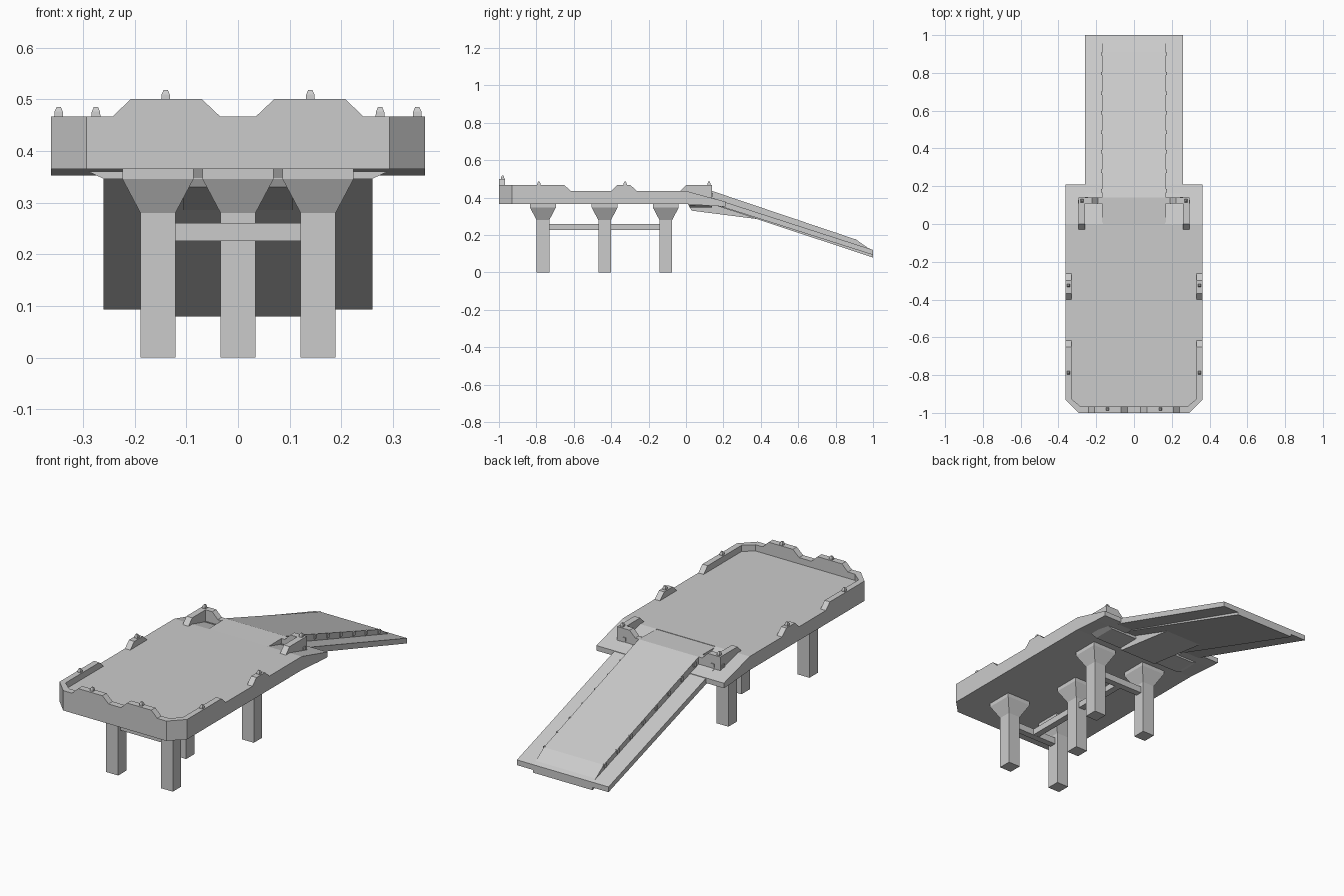
import bpy, bmesh
from mathutils import Vector

if "Cube" in bpy.data.objects:
    bpy.data.objects.remove(bpy.data.objects["Cube"])

# Axis-aligned profile -> 3D point: the profile skips the extrusion axis
PLACE = {'x': lambda p, d: (d, p[0], p[1]),
         'y': lambda p, d: (p[0], d, p[1]),
         'z': lambda p, d: (p[0], p[1], d)}


def finish(name, bm, mirror=False):
    bmesh.ops.recalc_face_normals(bm, faces=bm.faces[:])
    me = bpy.data.meshes.new(name)
    bm.to_mesh(me)
    bm.free()
    ob = bpy.data.objects.new(name, me)
    bpy.context.collection.objects.link(ob)
    if mirror:
        m = ob.modifiers.new("mirror", 'MIRROR')
        m.use_axis[0] = True
        m.use_mirror_merge = False
    return ob


def prism(name, pts, axis, a, b, mirror=False):
    bm = bmesh.new()
    face = bm.faces.new([bm.verts.new(PLACE[axis](p, a)) for p in pts])
    ext = bmesh.ops.extrude_face_region(bm, geom=[face])
    shift = Vector(PLACE[axis]((0, 0), b - a))
    bmesh.ops.translate(bm, vec=shift, verts=[v for v in ext['geom'] if isinstance(v, bmesh.types.BMVert)])
    if not face.is_valid or len(bm.faces) < len(pts) + 2:
        bm.faces.new([v for v in face.verts])
    return finish(name, bm, mirror)


def box(name, x0, x1, y0, y1, z0, z1, mirror=False):
    return prism(name, [(x0, y0), (x1, y0), (x1, y1), (x0, y1)], 'z', z0, z1, mirror)


def loft(name, x, y, rings, mirror=False):
    """Square sections given as (half width, z), capped at both ends."""
    bm = bmesh.new()
    loops = [[bm.verts.new((x + sx * h, y + sy * h, z))
              for sx, sy in ((-1, -1), (1, -1), (1, 1), (-1, 1))] for h, z in rings]
    for lo, hi in zip(loops, loops[1:]):
        for i in range(4):
            j = (i + 1) % 4
            bm.faces.new((lo[i], lo[j], hi[j], hi[i]))
    bm.faces.new(loops[0])
    bm.faces.new(loops[-1])
    return finish(name, bm, mirror)


def both(pts):
    """Close a half outline (x >= 0 side) with its mirror image."""
    return pts + [(-x, y) for x, y in reversed(pts)]


W, B, F, R = 0.362, 0.365, 0.435, 0.467   # half width, deck bottom, floor, rim top

# Deck slab with chamfered front corners
prism("deck", both([(0.293, -1), (W, -0.93), (W, 0)]), 'z', B, F)
# Sloping wings beside the ramp
prism("deck_wing", [(0, B), (0, F), (0.21, 0.378), (0.21, 0.352), (0.14, 0.355)], 'x', 0.165, W, True)

# Front rim wrapping round the corners, with sloped ends
prism("front_rim", both([(0.293, -1), (W, -0.93), (W, -0.65), (0.332, -0.65),
                         (0.332, -0.925), (0.282, -0.967)]), 'z', F, R)
prism("rim_end", [(-0.65, F), (-0.65, R), (-0.617, F)], 'x', 0.332, W, True)
prism("front_bump", [(0.035, R), (0.07, 0.5), (0.208, 0.5), (0.242, R)], 'y', -1, -0.967, True)
# Side blocks
prism("side_block", [(-0.4, F), (-0.367, R), (-0.298, R), (-0.262, F)], 'x', 0.332, W, True)
# L-shaped corner blocks at the ramp
prism("corner_block_side", [(-0.03, F), (0, R), (0.138, R), (0.138, 0.385), (0.0, 0.42)],
      'x', 0.26, 0.293, True)
prism("corner_block_back", [(0.17, 0.385), (0.17, F), (0.19, F), (0.222, R), (0.293, R), (0.293, 0.385)],
      'y', 0.108, 0.14, True)

# Lamps standing on the rims
for x, y, z in ((0.14, -0.98, 0.5), (0.347, -0.787, R), (0.347, -0.325, R), (0.275, 0.123, R)):
    loft("rim_lamp", x, y, [(0.009, z - 0.005), (0.008, z + 0.009), (0.004, z + 0.018)], True)
# Lamps on the corner blocks
box("corner_lamp_side", 0.285, 0.297, 0.108, 0.126, 0.405, 0.423, True)
box("corner_lamp_back", 0.243, 0.259, 0.135, 0.144, 0.405, 0.423, True)

# Ramp: raised middle track and lower borders
prism("ramp_track", [(0, 0.367), (0, 0.433), (0.14, F), (0.91, 0.175), (0.975, 0.129),
                     (1, 0.12), (1, 0.079), (0.14, 0.364)], 'x', -0.17, 0.17)
prism("ramp_border", [(0.1, 0.411), (1, 0.12), (1, 0.093), (0.1, 0.38)], 'x', 0.165, 0.26, True)
# Lamps along the track sides
for i in range(8):
    y = 0.175 + i * 0.1036
    z = 0.409 - (y - 0.175) * 0.332
    box("ramp_lamp", 0.165, 0.175, y - 0.009, y + 0.009, z - 0.01, z + 0.01, True)

# Hinge plate and wedge beam under the ramp
prism("hinge_plate", both([(0.29, 0.36), (0.26, 0.346)]), 'y', 0.02, 0.14)
prism("ramp_wedge", [(0.01, 0.366), (0.03, 0.33), (0.38, 0.285), (0.38, 0.3), (0.14, 0.38)],
      'x', -0.105, 0.105)

# Five flared pillars
PILLAR = [(0.034, 0), (0.034, 0.28), (0.069, 0.346), (0.069, B)]
for y in (-0.765, -0.108):
    loft("pillar", 0.155, y, PILLAR, True)
    box("cross_beam", -0.14, 0.14, y - 0.017, y + 0.017, 0.226, 0.26)
loft("centre_pillar", 0, -0.435, PILLAR)
box("spine_beam", -0.017, 0.017, -0.765, -0.108, 0.227, 0.259)
